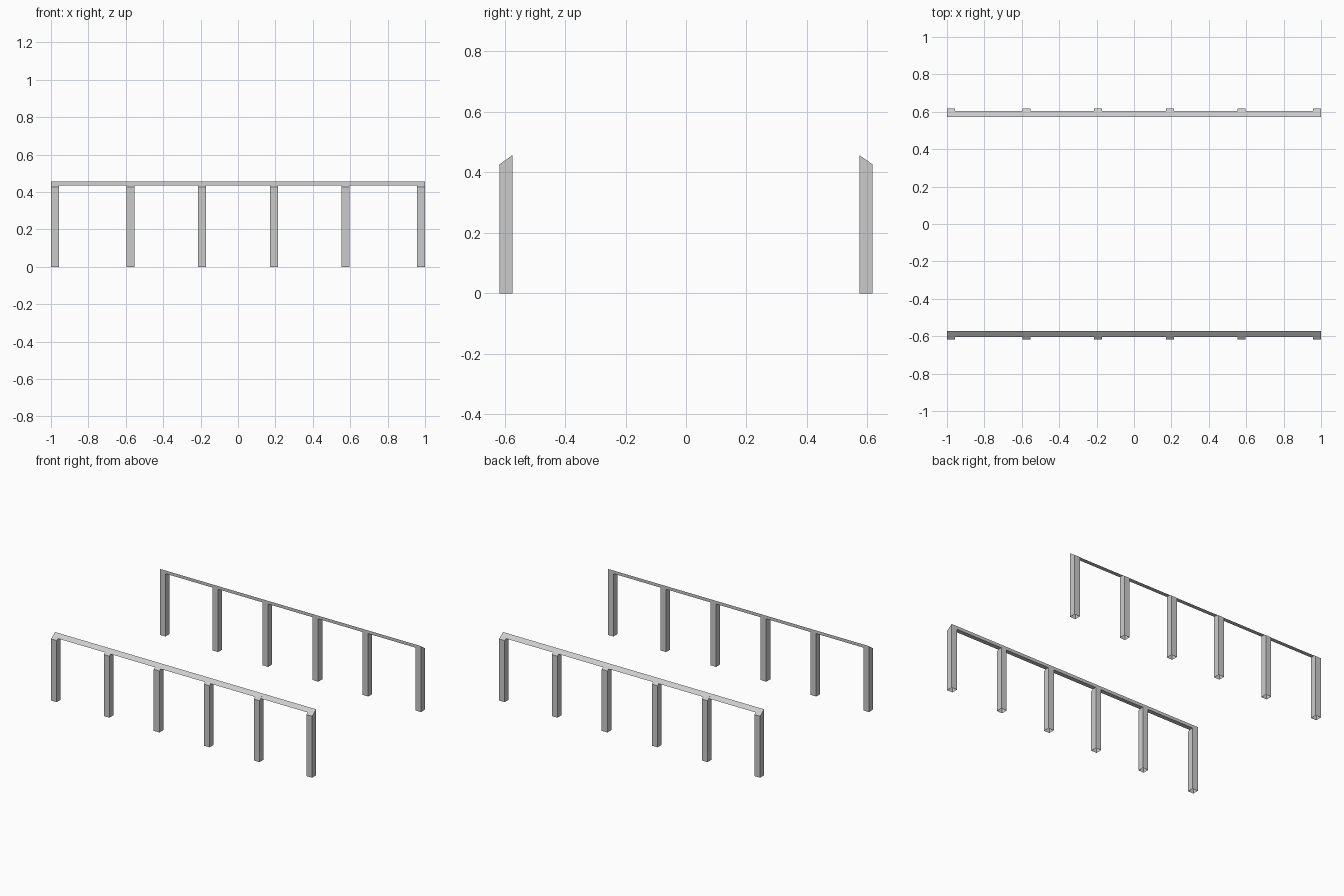
import bpy
import bmesh

cube = bpy.data.objects.get("Cube")
if cube:
    bpy.data.objects.remove(cube, do_unlink=True)

grey = bpy.data.materials.new("light_grey")
grey.use_nodes = True
grey.diffuse_color = (0.6, 0.6, 0.6, 1)
grey.node_tree.nodes["Principled BSDF"].inputs["Base Color"].default_value = (0.6, 0.6, 0.6, 1)

HALF = 0.0215                      # half width of a post
INNER, OUTER = 0.573, 0.617        # post depth range
PEAK, EAVE = 0.457, 0.426          # bevelled top, inner and outer height
RAIL_Y, RAIL_Z = 0.603, 0.435      # outer lower edge of the rail
POSTS = [-1 + HALF, -0.575, -0.192, 0.192, 0.575, 1 - HALF]


def prism(name, profile, x0, x1, side, open_base=False):
    """Extrude a (y, z) profile along x; side is -1 for front, 1 for back."""
    bm = bmesh.new()
    face = bm.faces.new([bm.verts.new((x0, side * y, z)) for y, z in profile])
    new = bmesh.ops.extrude_face_region(bm, geom=[face], use_keep_orig=True)["geom"]
    bmesh.ops.translate(bm, vec=(x1 - x0, 0, 0),
                        verts=[g for g in new if isinstance(g, bmesh.types.BMVert)])
    bmesh.ops.recalc_face_normals(bm, faces=bm.faces)
    if open_base:
        base = [f for f in bm.faces if all(v.co.z < 0.001 for v in f.verts)]
        bmesh.ops.delete(bm, geom=base, context="FACES")
    mesh = bpy.data.meshes.new(name)
    bm.to_mesh(mesh)
    bm.free()
    mesh.materials.append(grey)
    bpy.context.collection.objects.link(bpy.data.objects.new(name, mesh))


post_profile = [(INNER, 0), (OUTER, 0), (OUTER, EAVE), (INNER, PEAK)]
rail_profile = [(INNER, RAIL_Z), (RAIL_Y, RAIL_Z), (INNER, PEAK)]

for label, side in (("front", -1), ("back", 1)):
    # Hollow-based posts with bevelled tops
    for i, x in enumerate(POSTS, 1):
        prism(f"{label}_post_{i}", post_profile, x - HALF, x + HALF, side, open_base=True)
    # Wedge rails spanning between neighbouring posts
    for i, (a, b) in enumerate(zip(POSTS, POSTS[1:]), 1):
        prism(f"{label}_rail_{i}", rail_profile, a + HALF, b - HALF, side)
